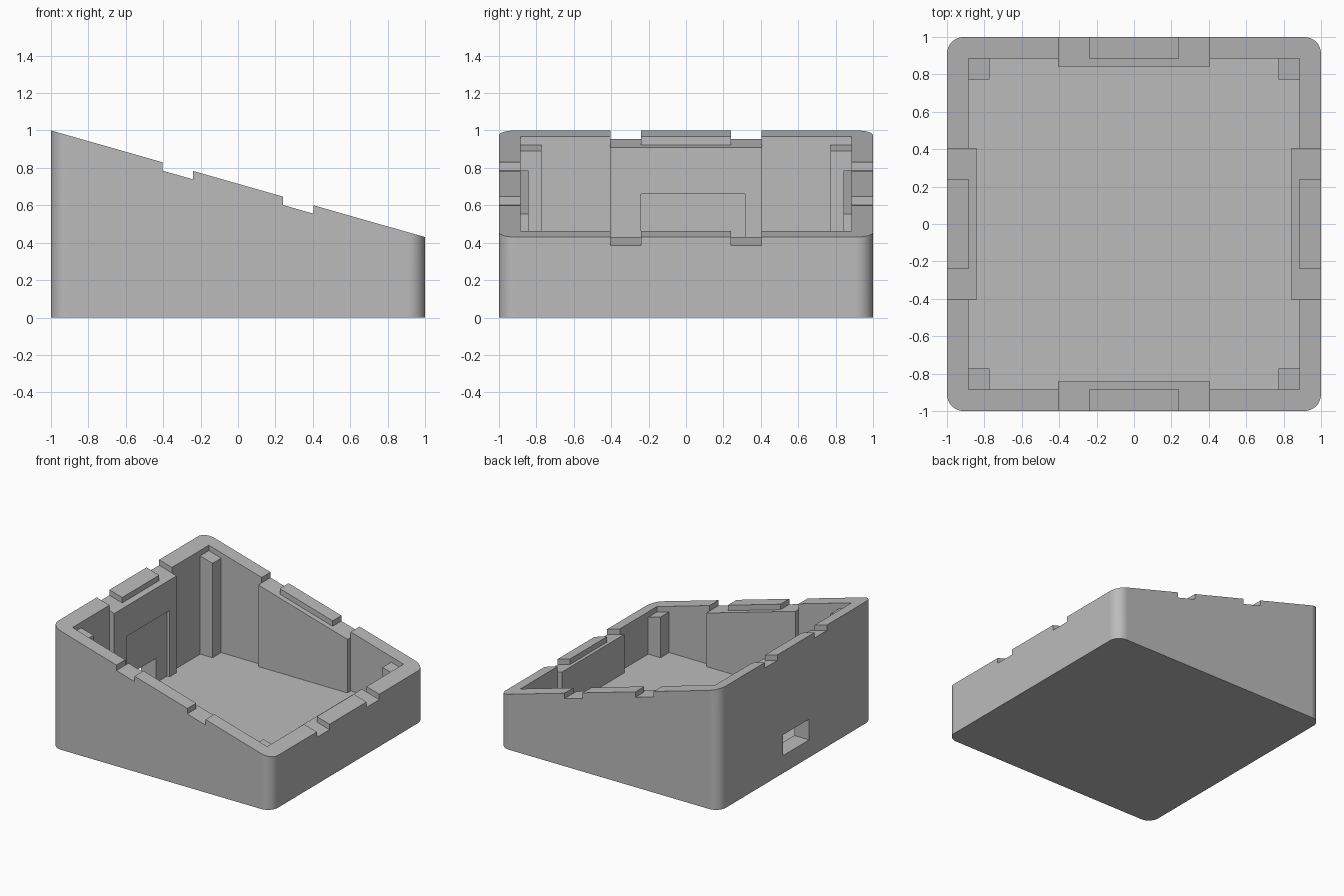
import bpy, bmesh, math

start_cube = bpy.data.objects.get("Cube")
if start_cube:
    bpy.data.objects.remove(start_cube, do_unlink=True)

HALF, INNER, PAD, POST = 1.0, 0.885, 0.842, 0.773   # wall, pad and post faces
SLOT_IN, SLOT_OUT, STEP = 0.24, 0.405, 0.045        # rim notches
FLOOR, RADIUS, ARC = 0.115, 0.09, 12
ABOVE = 1.3

grey = bpy.data.materials.new("plain grey")
grey.use_nodes = True
colour = (0.5, 0.5, 0.5, 1)
grey.diffuse_color = colour
grey.node_tree.nodes["Principled BSDF"].inputs["Base Color"].default_value = colour


def rim(x, drop=0.0):
    """Height of the sloping rim."""
    return 0.715 - 0.285 * x - drop


def four_fold(quarter):
    """Repeat a quarter outline around the centre."""
    points = []
    for _ in range(4):
        points += quarter
        quarter = [(-y, x) for x, y in quarter]
    return points


def rectangle(x0, x1, y0, y1):
    return [(x0, y0), (x1, y0), (x1, y1), (x0, y1)]


def prism(name, outline, bottom, top):
    """Upright prism whose ends follow height functions of x."""
    bm = bmesh.new()
    low = [bm.verts.new((x, y, bottom(x))) for x, y in outline]
    high = [bm.verts.new((x, y, top(x))) for x, y in outline]
    bm.faces.new(low[::-1])
    bm.faces.new(high)
    for i in range(len(outline)):
        j = (i + 1) % len(outline)
        bm.faces.new((low[i], low[j], high[j], high[i]))
    bm.normal_update()
    # only the rounded corner strips are smooth
    for f in bm.faces:
        n = f.normal
        f.smooth = abs(n.x) > 0.02 and abs(n.y) > 0.02
    mesh = bpy.data.meshes.new(name)
    bm.to_mesh(mesh)
    bm.free()
    obj = bpy.data.objects.new(name, mesh)
    bpy.context.collection.objects.link(obj)
    mesh.materials.append(grey)
    return obj


def cut(target, cutter):
    cutter.hide_render = True
    mod = target.modifiers.new(cutter.name, "BOOLEAN")
    mod.operation, mod.solver, mod.object = "DIFFERENCE", "EXACT", cutter
    bpy.context.view_layer.objects.active = target
    bpy.ops.object.modifier_apply(modifier=mod.name)
    bpy.data.objects.remove(cutter, do_unlink=True)


def level(z):
    return lambda x: z


# Outer body with rounded upright corners and a sloping top
c = HALF - RADIUS
corner = [(c + RADIUS * math.cos(a), c + RADIUS * math.sin(a))
          for a in (math.pi / 2 * i / ARC for i in range(ARC + 1))]
body = prism("sloped_case", four_fold(corner), level(0), rim)

# Cavity that leaves wall pads and corner posts standing
cavity = four_fold([(PAD, SLOT_OUT), (INNER, SLOT_OUT), (INNER, POST), (POST, POST),
                    (POST, INNER), (SLOT_OUT, INNER), (SLOT_OUT, PAD)])
cut(body, prism("cavity_cutter", cavity, level(FLOOR), level(ABOVE)))

# Step that lowers pads and posts, with notches through the rim
far = HALF + 0.1
step = four_fold([(INNER, SLOT_IN), (far, SLOT_IN), (far, SLOT_OUT), (INNER, SLOT_OUT),
                  (INNER, INNER), (SLOT_OUT, INNER), (SLOT_OUT, far),
                  (SLOT_IN, far), (SLOT_IN, INNER)])
cut(body, prism("rim_step_cutter", step, lambda x: rim(x, STEP), level(ABOVE + 0.1)))

# Shallow board recess in the tall wall, and the port through it
cut(body, prism("recess_cutter", rectangle(-PAD - 0.023, -0.8, -0.24, 0.315),
                level(FLOOR), level(0.66)))
cut(body, prism("port_cutter", rectangle(-far, -0.8, -0.17, 0.17),
                level(0.145), level(0.315)))
